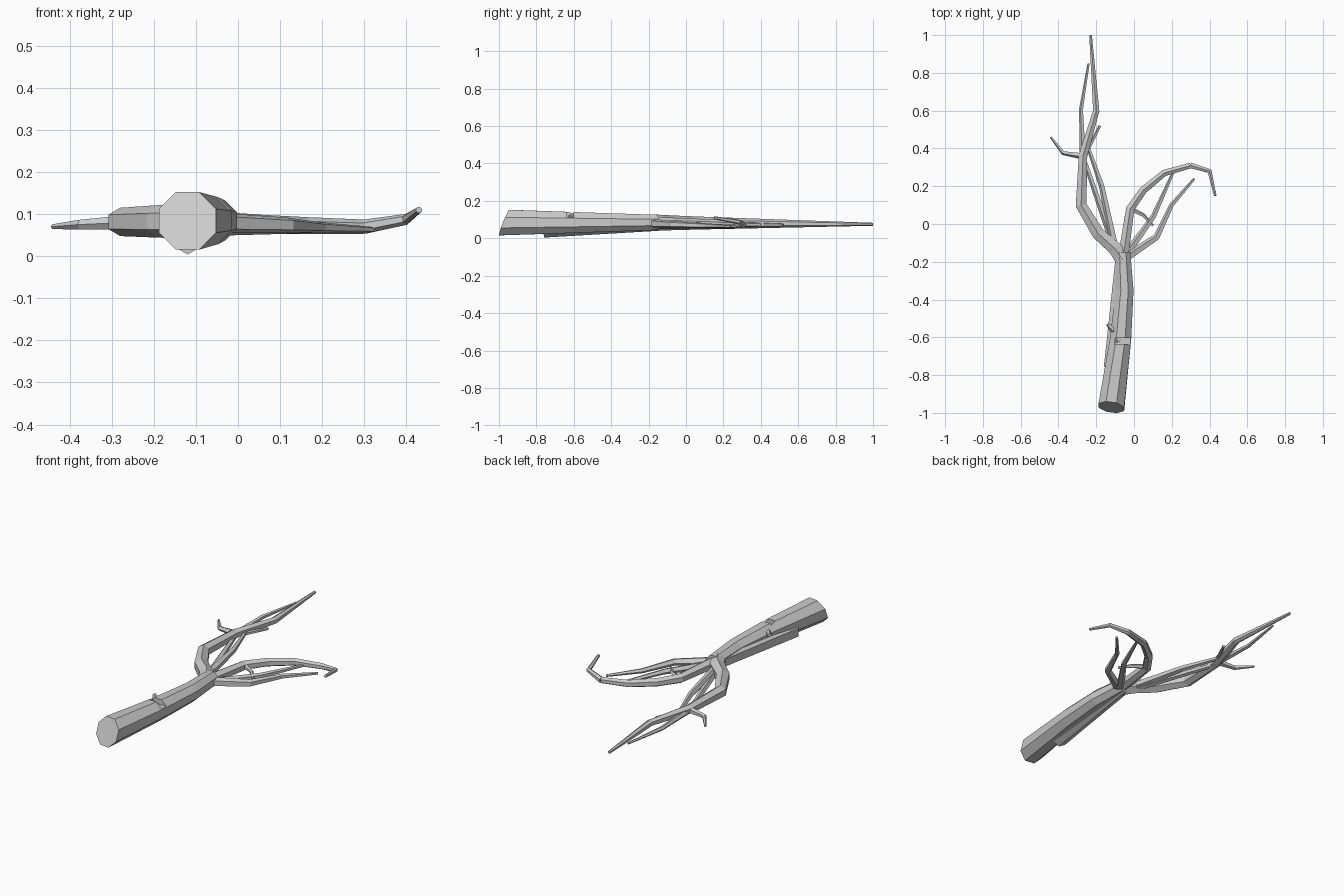
import bpy, bmesh, math
from mathutils import Vector

old = bpy.data.objects.get("Cube")
if old:
    bpy.data.objects.remove(old, do_unlink=True)

GREY = (.6, .6, .6, 1)
UP = Vector((0, 0, 1))
bark = bpy.data.materials.new("grey_bark")
bark.use_nodes = True
bark.diffuse_color = GREY
bark.node_tree.nodes["Principled BSDF"].inputs["Base Color"].default_value = GREY


def bent(start, tip, bow):
    """Path from start to tip with one bend, pushed left of the chord by a share of its length."""
    start, tip = Vector(start), Vector(tip)
    chord = tip - start
    return [start, (start + tip) / 2 + bow * chord.orthogonal(), tip]


def limb(name, path, thick, thin, base=.08, end=.07, sides=5):
    """Faceted tube along a plan path; radius and height change evenly along its length."""
    plan = [Vector(p) for p in path]
    run = [0]
    for a, b in zip(plan, plan[1:]):
        run.append(run[-1] + (b - a).length)
    share = [r / run[-1] for r in run]
    centres = [Vector((p.x, p.y, base + (end - base) * s)) for p, s in zip(plan, share)]

    bm = bmesh.new()
    rings = []
    last = len(centres) - 1
    for i, centre in enumerate(centres):
        arriving = (centre - centres[max(i - 1, 0)]).normalized()
        leaving = (centres[min(i + 1, last)] - centre).normalized()
        tangent = (arriving + leaving).normalized()
        across = tangent.cross(UP).normalized()
        upward = across.cross(tangent)
        radius = thick + (thin - thick) * share[i]
        ring = []
        for k in range(sides):
            angle = math.tau * (k + .5) / sides
            spoke = across * math.cos(angle) + upward * math.sin(angle)
            ring.append(bm.verts.new(centre + spoke * radius))
        rings.append(ring)

    for near, far in zip(rings, rings[1:]):
        for k in range(sides):
            n = (k + 1) % sides
            bm.faces.new((near[k], near[n], far[n], far[k]))
    bm.faces.new(rings[0])
    bm.faces.new(rings[-1])
    bmesh.ops.recalc_face_normals(bm, faces=bm.faces)

    mesh = bpy.data.meshes.new(name)
    bm.to_mesh(mesh)
    bm.free()
    mesh.materials.append(bark)
    obj = bpy.data.objects.new(name, mesh)
    bpy.context.collection.objects.link(obj)
    return obj


# Trunk, with its sawn end slanted
trunk_path = [(-.12, -.97), (-.07, -.6), (-.05, -.35), (-.06, -.15)]
trunk = limb("trunk", trunk_path, .074, .044, end=.085, base=.084, sides=8)
saw_height = trunk.data.vertices[0].co.z
sawn_end = [v for v in trunk.data.vertices if v.co.y < -.9]
middle = sum((v.co for v in sawn_end), Vector()) / len(sawn_end)
for v in sawn_end:
    v.co.y += .4 * (v.co.z - middle.z)

# Notch across the top of the trunk
notch = limb("notch_cutter", [(-.1, -.62), (.05, -.62)], .025, .03, base=.13, end=.13, sides=4)
notch.hide_render = True
notch.hide_viewport = True
cut = trunk.modifiers.new("notch", "BOOLEAN")
cut.operation = "DIFFERENCE"
cut.object = notch

# Broken stubs on the trunk
limb("lower_stub", [(-.12, -.76), trunk_path[-1]], .046, .04, base=.05, end=.08, sides=6)
limb("side_stub", bent((-.08, -.62), (-.14, -.53), -.1), .025, .01, base=.1, end=.115)

# Long right-hand bough and its twigs
fork = Vector((-.06, -.19))
long_path = [fork, (-.1, -.13), (-.19, -.05), (-.28, .1), (-.27, .36), (-.2, .6), (-.23, 1)]
limb("long_bough", long_path, .044, .008, base=.084, end=.075, sides=6)
limb("outer_twig", bent(long_path[4], (-.24, .85), .05), .017, .006, base=.075)
limb("side_twig", bent(long_path[4], (-.44, .46), .2), .018, .006)
limb("inner_twig", [long_path[1], (-.17, .2), (-.24, .4), (-.18, .52)], .023, .008)
limb("middle_twig", bent(long_path[1], long_path[4], 0), .02, .012, base=.07, end=.066)

# Left-hand bough, its curled tip and its twigs
curl_path = [fork, (-.02, .08), (.05, .18), (.16, .27), (.3, .31)]
limb("curled_bough", curl_path, .032, .017, base=.083, sides=6)
limb("curled_tip", [curl_path[-1], (.4, .28), (.43, .15)], .017, .008, base=.07, end=.11, sides=6)
limb("left_twig", [fork, (.12, -.07), (.2, .1), (.32, .24)], .026, .007, end=.063)
limb("cross_twig", bent(fork, (.22, .3), -.05), .023, .007, base=.07, end=.064)
limb("short_twig", bent(curl_path[1], (.1, -.01), .1), .014, .007)
